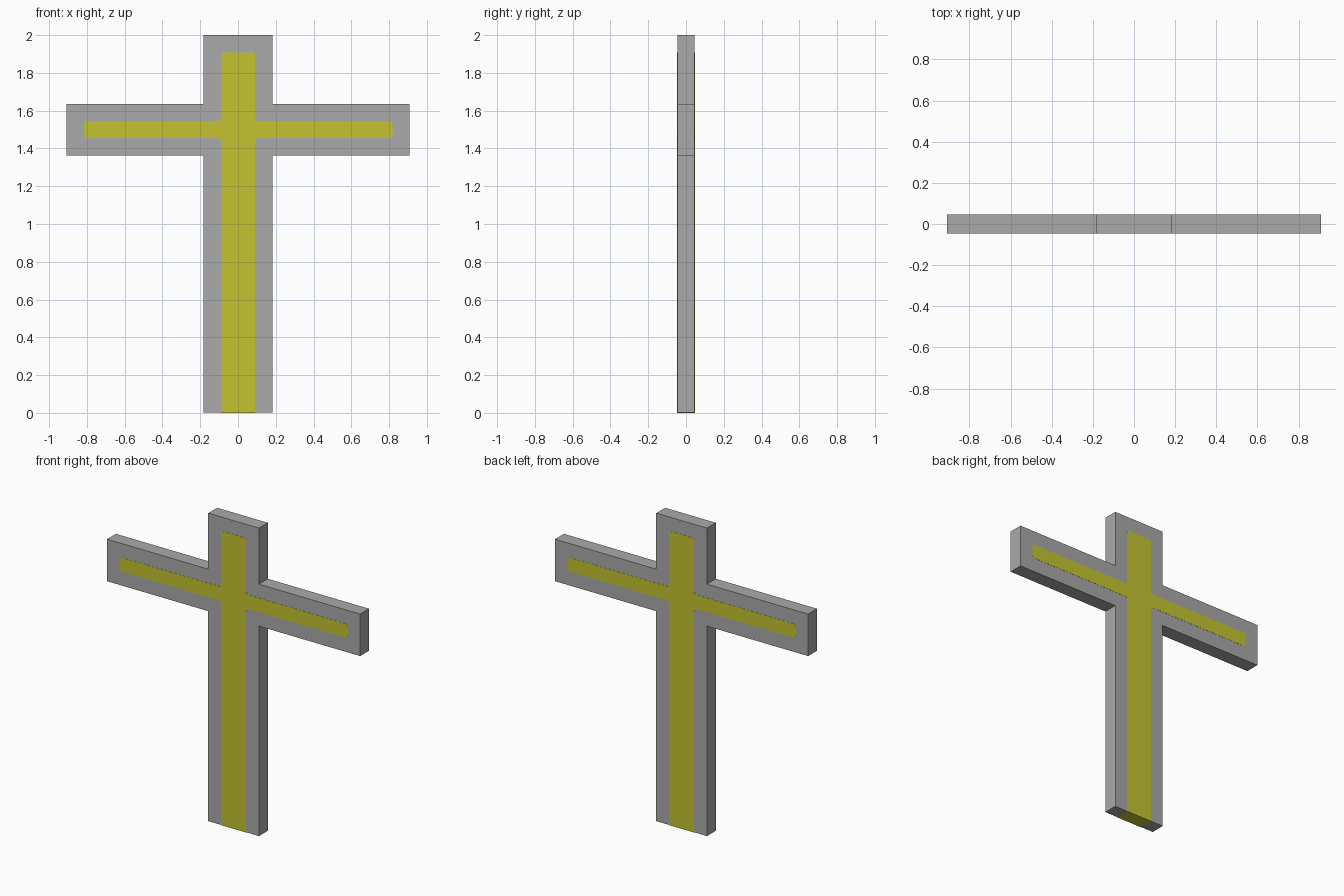
import bpy
import bmesh

cube = bpy.data.objects.get("Cube")
if cube:
    bpy.data.objects.remove(cube)

U = 2 / 22  # module: the whole cross is 22 modules high


def material(name, color):
    mat = bpy.data.materials.new(name)
    mat.use_nodes = True
    mat.diffuse_color = color
    mat.node_tree.nodes["Principled BSDF"].inputs["Base Color"].default_value = color
    return mat


def cross(name, stem, arm, low, high, top, bottom, depth, mat, rounding=0):
    """Extrude a cross outline, optionally rounding every corner above the foot."""
    half = [(stem, bottom), (stem, low), (arm, low), (arm, high), (stem, high), (stem, top)]
    outline = half + [(-x, z) for x, z in reversed(half)]
    bm = bmesh.new()
    verts = [bm.verts.new((x, -depth, z)) for x, z in outline]
    bm.faces.new(verts)
    if rounding:
        corners = [v for v in verts if v.co.z > bottom + U]
        bmesh.ops.bevel(bm, geom=corners, offset=rounding, segments=3,
                        profile=0.5, affect='VERTICES')
    ext = bmesh.ops.extrude_face_region(bm, geom=bm.faces[:])
    moved = [g for g in ext["geom"] if isinstance(g, bmesh.types.BMVert)]
    bmesh.ops.translate(bm, vec=(0, 2 * depth, 0), verts=moved)
    bmesh.ops.recalc_face_normals(bm, faces=bm.faces[:])
    mesh = bpy.data.meshes.new(name)
    bm.to_mesh(mesh)
    bm.free()
    mesh.materials.append(mat)
    obj = bpy.data.objects.new(name, mesh)
    bpy.context.collection.objects.link(obj)
    return obj


grey = material("stone grey", (0.4, 0.4, 0.4, 1))
yellow = material("mustard yellow", (0.55, 0.55, 0.03, 1))

# Stone body
cross("cross_body", 2 * U, 10 * U, 15 * U, 18 * U, 22 * U, 0.001, U / 2, grey)

# Inlay passing through the body, showing on the front, back and foot
cross("cross_inlay", U, 9 * U, 16 * U, 17 * U, 21 * U, 0, U / 2 + 0.001, yellow, 0.016)
